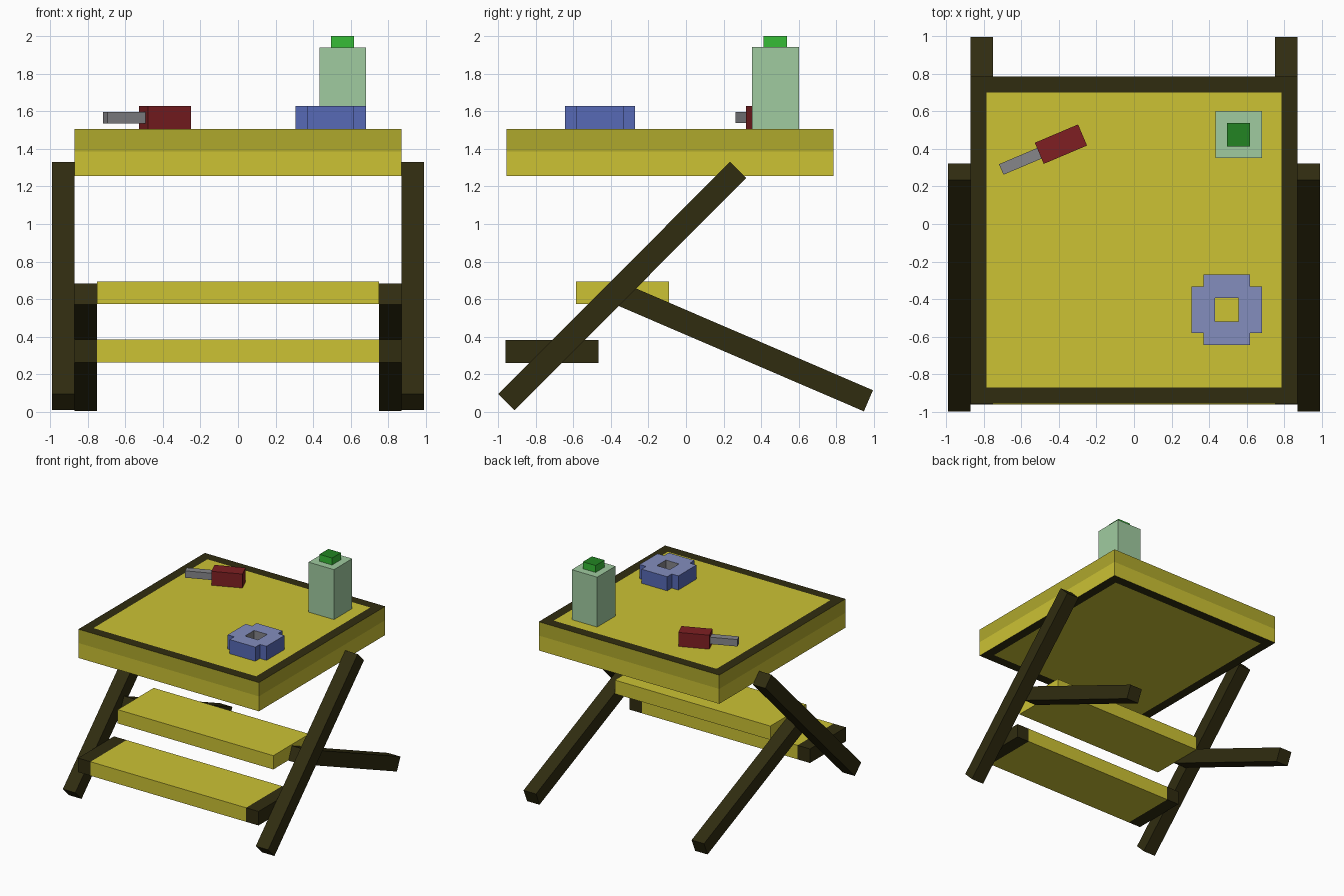
import bpy, bmesh, math
from mathutils import Matrix, Vector

cube = bpy.data.objects.get("Cube")
if cube:
    bpy.data.objects.remove(cube, do_unlink=True)


def material(name, r, g, b):
    """Flat material from 0-255 display values."""
    lin = [c / 3294 if c < 10 else ((c / 255 + 0.055) / 1.055) ** 2.4 for c in (r, g, b)]
    m = bpy.data.materials.new(name)
    m.use_nodes = True
    m.diffuse_color = (*lin, 1)
    m.node_tree.nodes["Principled BSDF"].inputs["Base Color"].default_value = (*lin, 1)
    return m


yellow = material("yellow_wood", 204, 194, 52)
olive = material("shaded_yellow", 175, 168, 44)
dark = material("dark_wood", 48, 44, 16)
red = material("dark_red", 126, 31, 34)
grey = material("grey_metal", 134, 134, 138)
pale_blue = material("pale_blue", 131, 141, 190)
blue = material("blue", 87, 106, 182)
pale_green = material("pale_green", 160, 203, 160)
green = material("green", 34, 132, 34)
bright_green = material("bright_green", 54, 188, 54)


def finish(name, bm, mats, rule=None):
    """Turn a bmesh into an object, colouring faces by a rule."""
    bmesh.ops.recalc_face_normals(bm, faces=bm.faces)
    if rule:
        for f in bm.faces:
            f.material_index = rule(f)
    mesh = bpy.data.meshes.new(name)
    bm.to_mesh(mesh)
    bm.free()
    for m in mats:
        mesh.materials.append(m)
    obj = bpy.data.objects.new(name, mesh)
    bpy.context.scene.collection.objects.link(obj)
    return obj


def box_mesh(lo, hi):
    lo, hi = Vector(lo), Vector(hi)
    bm = bmesh.new()
    bmesh.ops.create_cube(bm, size=1, matrix=Matrix.Translation((lo + hi) / 2)
                          @ Matrix.Diagonal((*(hi - lo), 1)))
    return bm


def slice_at(bm, axis, value):
    no = Vector((0, 0, 0))
    no[axis] = 1
    bmesh.ops.bisect_plane(bm, geom=bm.verts[:] + bm.edges[:] + bm.faces[:],
                           plane_co=no * value, plane_no=no)


def bar(name, start, end, width, height, mat):
    """Square bar between two points, with square-cut ends."""
    a, b = Vector(start), Vector(end)
    d = (b - a).normalized()
    side = d.cross(Vector((0, 0, 1))).normalized()
    rot = Matrix((d, side, side.cross(d))).transposed().to_4x4()
    bm = bmesh.new()
    bmesh.ops.create_cube(bm, size=1, matrix=Matrix.Translation((a + b) / 2) @ rot
                          @ Matrix.Diagonal(((b - a).length, width, height, 1)))
    return finish(name, bm, [mat])


# Table top: two-tone sides, dark border above and below
bm = box_mesh((-0.87, -0.955, 1.255), (0.87, 0.785, 1.505))
slice_at(bm, 2, 1.385)
rim = []
for f in [f for f in bm.faces if abs(f.normal.z) > 0.9]:
    rim += bmesh.ops.inset_region(bm, faces=[f], thickness=0.12)["faces"]
rim = set(rim)


def table_colour(f):
    if f in rim:
        return 1
    if abs(f.normal.z) < 0.5 and f.calc_center_median().z > 1.385:
        return 2
    return 0


finish("table_top", bm, [yellow, dark, olive], table_colour)

# Crossed legs
for side, s in (("left", 1), ("right", -1)):
    bar(side + "_long_leg", (s * 0.93, -0.955, 0.053), (s * 0.93, 0.278, 1.288),
        0.12, 0.122, dark)
    bar(side + "_back_leg", (s * 0.81, -0.352, 0.628), (s * 0.81, 0.97, 0.06),
        0.12, 0.122, dark)

# Steps: the lower one has dark ends
finish("upper_step", box_mesh((-0.75, -0.585, 0.575), (0.75, -0.09, 0.695)), [yellow])
bm = box_mesh((-0.87, -0.96, 0.262), (0.87, -0.465, 0.384))
for x in (-0.75, 0.75):
    slice_at(bm, 0, x)
finish("lower_step", bm, [yellow, dark],
       lambda f: int(abs(f.calc_center_median().x) > 0.75))

# Bottle and cap
finish("bottle", box_mesh((0.435, 0.35, 1.505), (0.68, 0.602, 1.94)), [pale_green])
finish("bottle_cap", box_mesh((0.495, 0.413, 1.94), (0.618, 0.537, 2.0)),
       [bright_green, green], lambda f: int(f.normal.z > 0.5))

# Knife
angle = math.radians(23)
along = Vector((math.cos(angle), math.sin(angle), 0))
grip = Vector((-0.389, 0.425, 1.566))
bar("knife_handle", grip - along * 0.125, grip + along * 0.125, 0.122, 0.122, red)
bar("knife_blade", grip - along * 0.345, grip - along * 0.12, 0.061, 0.06, grey)

# Stepped ring: grid of cells without corners and centre, raised
cx, cy = 0.494, -0.457
cuts = (-0.187, -0.124, -0.063, 0.063, 0.124, 0.187)
bm = bmesh.new()
for i in range(5):
    for j in range(5):
        if (i in (0, 4) and j in (0, 4)) or (i == 2 and j == 2):
            continue
        bm.faces.new([bm.verts.new((cx + cuts[i + a], cy + cuts[j + b], 1.505))
                      for a, b in ((0, 0), (1, 0), (1, 1), (0, 1))])
bmesh.ops.remove_doubles(bm, verts=bm.verts, dist=0.001)
top = bmesh.ops.extrude_face_region(bm, geom=bm.faces[:])["geom"]
bmesh.ops.translate(bm, vec=(0, 0, 0.123),
                    verts=[v for v in top if isinstance(v, bmesh.types.BMVert)])


def ring_colour(f):
    c = f.calc_center_median()
    if abs(f.normal.z) > 0.5:
        return 0
    return 2 if max(abs(c.x - cx), abs(c.y - cy)) < 0.07 else 1


finish("ring", bm, [pale_blue, blue, grey], ring_colour)
